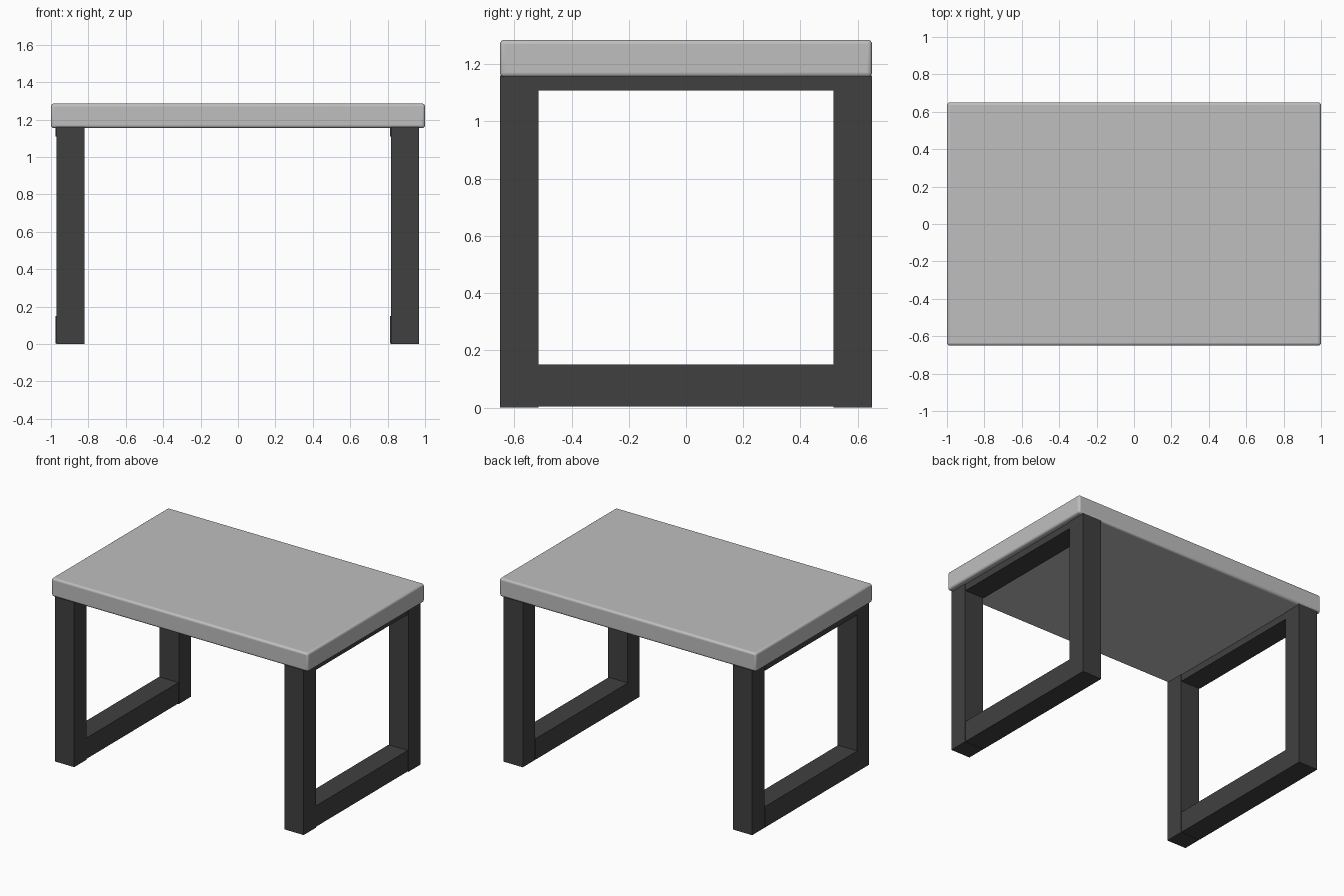
import bpy
from math import radians

cube = bpy.data.objects.get("Cube")
if cube:
    bpy.data.objects.remove(cube, do_unlink=True)


def make_material(name, value):
    mat = bpy.data.materials.new(name)
    mat.use_nodes = True
    colour = (value, value, value, 1)
    mat.diffuse_color = colour
    mat.node_tree.nodes["Principled BSDF"].inputs["Base Color"].default_value = colour
    return mat


def box(name, low, high, mat):
    """Box spanning two opposite corners."""
    centre = [(a + b) / 2 for a, b in zip(low, high)]
    bpy.ops.mesh.primitive_cube_add(size=1, location=centre)
    obj = bpy.context.object
    obj.name = name
    obj.scale = [b - a for a, b in zip(low, high)]
    bpy.ops.object.transform_apply(location=False, rotation=False, scale=True)
    obj.data.materials.append(mat)
    return obj


light_grey = make_material("light grey", 0.52)
dark_grey = make_material("dark grey", 0.051)

DEPTH = 0.65        # half depth of the table
TOP_LOW, TOP_HIGH = 1.155, 1.285
POST, RAIL = 0.135, 0.15
INNER = DEPTH - POST

# Table top with softly rounded edges
top = box("table_top", (-1, -DEPTH, TOP_LOW), (1, DEPTH, TOP_HIGH), light_grey)
bevel = top.modifiers.new("rounded edges", "BEVEL")
bevel.width = 0.015
bevel.segments = 4
bpy.ops.object.shade_smooth_by_angle(angle=radians(40))

# Two rectangular leg frames, rails set slightly off the posts
for side, x in (("right", -0.971), ("left", 0.817)):
    for end, y in (("front", -DEPTH), ("back", INNER)):
        box(f"{side}_{end}_leg", (x, y, 0),
            (x + 0.15, y + POST, TOP_LOW + 0.005), dark_grey)
    for level, z, z_end in (("bottom", 0.003, RAIL), ("upper", 1.108, TOP_LOW + 0.005)):
        box(f"{side}_{level}_rail", (x - 0.004, -INNER, z),
            (x + 0.146, INNER, z_end), dark_grey)
